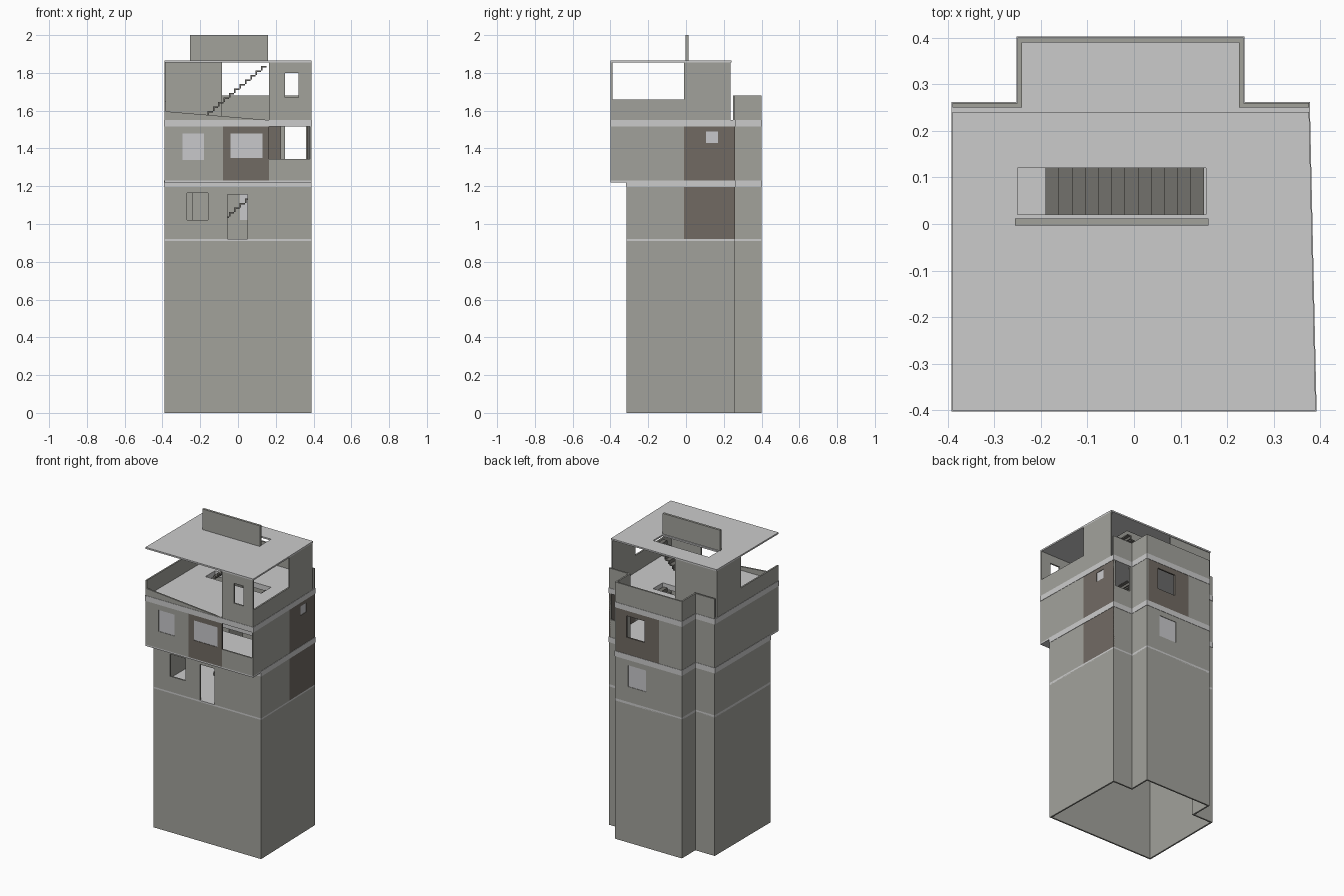
import bpy, bmesh

if "Cube" in bpy.data.objects:
    bpy.data.objects.remove(bpy.data.objects["Cube"])


def material(name, r, g, b):
    m = bpy.data.materials.new(name)
    m.use_nodes = True
    m.diffuse_color = (r, g, b, 1)
    m.node_tree.nodes["Principled BSDF"].inputs["Base Color"].default_value = (r, g, b, 1)
    return m


WALL = material("grey plaster", .36, .36, .33)
BROWN = material("brown cladding", .165, .145, .125)
SLAB = material("pale concrete", .6, .6, .6)
GLASS = material("window grey", .58, .58, .6)
STEP = material("dark step", .17, .165, .15)


def sheet(name, axis, lo, hi, fills, holes=(), mat=WALL):
    """Solid sheet normal to axis; rects are (u0, u1, v0, v1)."""
    rects = list(fills) + list(holes)
    us = sorted({u for r in rects for u in r[:2]})
    vs = sorted({v for r in rects for v in r[2:]})
    inside = lambda r, u, v: r[0] < u < r[1] and r[2] < v < r[3]
    cells = set()
    for i in range(len(us) - 1):
        for j in range(len(vs) - 1):
            u, v = (us[i] + us[i + 1]) / 2, (vs[j] + vs[j + 1]) / 2
            if any(inside(r, u, v) for r in fills) and not any(inside(r, u, v) for r in holes):
                cells.add((i, j))
    bm = bmesh.new()
    made = {}

    def vert(i, j, w):
        if (i, j, w) not in made:
            u, v = us[i], vs[j]
            x, y, z = {"x": (w, u, v), "y": (u, w, v), "z": (u, v, w)}[axis]
            if x > .3:  # the left side tapers slightly to the back
                x -= .022 * (y + .4)
            made[i, j, w] = bm.verts.new((x, y, z))
        return made[i, j, w]

    for i, j in cells:
        ring = [(i, j), (i + 1, j), (i + 1, j + 1), (i, j + 1)]
        for w in (lo, hi):
            bm.faces.new([vert(*p, w) for p in ring])
        for k, (di, dj) in enumerate([(0, -1), (1, 0), (0, 1), (-1, 0)]):
            if (i + di, j + dj) not in cells:
                a, b = ring[k], ring[(k + 1) % 4]
                bm.faces.new([vert(*a, lo), vert(*b, lo), vert(*b, hi), vert(*a, hi)])
    bmesh.ops.recalc_face_normals(bm, faces=bm.faces)
    return finish(name, bm, mat)


def finish(name, bm, mat):
    me = bpy.data.meshes.new(name)
    bm.to_mesh(me)
    bm.free()
    me.materials.append(mat)
    ob = bpy.data.objects.new(name, me)
    bpy.context.collection.objects.link(ob)
    return ob


T = .01                              # wall thickness
L, R = -.39, .39                     # sides
BL, BR = -.25, .235                  # back bay sides
WING, BACK = .26, .4                 # rear faces
MID = -.01                           # cladding start on the side


def back_walls(tag, z0, z1, wing_hole=(), bay_hole=(), clad=None):
    sheet(tag + "_wing_right", "y", WING - T, WING, [(L, BL, z0, z1)])
    sheet(tag + "_wing_left", "y", WING - T, WING, [(BR, R, z0, z1)], wing_hole)
    for side, x in (("right", BL), ("left", BR - T)):
        sheet(tag + "_bay_" + side, "x", x, x + T, [(WING - T, BACK, z0, z1)])
    split = BL if clad else BR
    if clad:
        split = clad
        sheet(tag + "_bay_cladding", "y", BACK - T, BACK, [(split, BR, z0, z1)], bay_hole, BROWN)
        sheet(tag + "_bay_back", "y", BACK - T, BACK, [(BL, split, z0, z1)])
    else:
        sheet(tag + "_bay_back", "y", BACK - T, BACK, [(BL, BR, z0, z1)], bay_hole)


def side_walls(tag, yf, z0, z1, clad=False, hole=()):
    sheet(tag + "_side_right", "x", L, L + T, [(yf, WING, z0, z1)])
    if clad:
        sheet(tag + "_side_left", "x", R - T, R, [(yf, MID, z0, z1)])
        sheet(tag + "_side_cladding", "x", R - T, R, [(MID, WING, z0, z1)], hole, BROWN)
    else:
        sheet(tag + "_side_left", "x", R - T, R, [(yf, WING, z0, z1)])


# Tall base, open underneath
F1, F2 = -.315, -.4
sheet("base_front", "y", F1, F1 + T, [(L, R, 0, .91)])
side_walls("base", F1, 0, .91)
back_walls("base", 0, .91)

# Floor slabs and roof
well = (-.25, .155, .02, .12)


def plan(yf, o=0):
    return [(L - o, R + o, yf - o, WING + o), (BL - o, BR + o, WING, BACK + o)]


sheet("first_floor_slab", "z", .905, .92, plan(F1), (), SLAB)
sheet("second_floor_slab", "z", 1.195, 1.23, plan(F1, .002), [well], SLAB)
sheet("overhang_slab", "z", 1.22, 1.23, [(L, R, F2, F1 - .002)], (), SLAB)
sheet("terrace_slab", "z", 1.515, 1.55, plan(F2, .002), [well], SLAB)
sheet("roof", "z", 1.855, 1.865, [(L, R, F2, .24)], [well], SLAB)

# Lower storey
z0, z1 = .92, 1.195
sheet("lower_front", "y", F1, F1 + T, [(L, R, z0, z1)],
      [(-.27, -.16, 1.02, 1.165), (-.055, .05, z0, 1.155)])
side_walls("lower", F1, z0, z1, True)
pane = (.01, .14, 1.02, 1.16)
back_walls("lower", z0, z1, (), [pane])
sheet("lower_back_glass", "y", BACK - .007, BACK - .003, [pane], (), GLASS)

# Upper storey with clad centre and an open loggia
z0, z1 = 1.23, 1.515
win_a, win_b = (-.295, -.18, 1.34, 1.48), (-.04, .13, 1.35, 1.48)
sheet("upper_front", "y", F2, F2 + T, [(L, -.08, z0, z1), (.165, R, z0, 1.345)], [win_a])
sheet("upper_front_cladding", "y", F2, F2 + T, [(-.08, .165, z0, z1)], [win_b], BROWN)
for name, win in (("wide", win_b), ("square", win_a)):
    sheet(name + "_window_glass", "y", F2 + .003, F2 + .007, [win], (), GLASS)
side_pane = (.105, .17, 1.43, 1.49)
side_walls("upper", F2, z0, z1, True, [side_pane])
sheet("side_window_glass", "x", R - .007, R - .003, [side_pane], (), GLASS)
back_walls("upper", z0, z1, [(.25, .375, 1.345, z1)], [(.02, .15, 1.34, 1.48)], -.085)

# Terrace: parapets, end walls and stair screen
z0, z1 = 1.55, 1.855
back_walls("parapet", z0, 1.68)
sheet("terrace_front_wall", "y", F2, F2 + T, [(.165, R, z0, z1)], [(.25, .32, 1.67, 1.8)])
for side, x, top in (("right", L, 1.65), ("left", R - T, 1.66)):
    sheet("terrace_side_" + side, "x", x, x + T, [(F2, MID, z0, top), (MID, .235, z0, z1)])
sheet("terrace_back_wall", "y", .225, .235, [(L, -.085, z0, z1)])
sheet("roof_screen", "y", -.003, .012, [(-.255, .16, 1.865, 2)])

# Sloping front parapet
bm = bmesh.new()
tri = [(L, z0), (.165, z0), (L, 1.597)]
face = bm.faces.new([bm.verts.new((x, F2, z)) for x, z in tri])
ext = bmesh.ops.extrude_face_region(bm, geom=[face])["geom"]
bmesh.ops.translate(bm, vec=(0, T, 0), verts=[v for v in ext if isinstance(v, bmesh.types.BMVert)])
bmesh.ops.recalc_face_normals(bm, faces=bm.faces)
finish("sloping_parapet", bm, WALL)

# Stair flights: treads and risers
N = 12
for tag, low, high in (("lower", .92, 1.23), ("upper", 1.23, 1.55), ("roof", 1.55, 1.86)):
    rise, run = (high - low) / (N + 1), .34 / N
    for k in range(N):
        x, z = -.19 + k * run, low + (k + 1) * rise
        sheet(f"{tag}_stair_step_{k + 1}", "y", .02, .12,
              [(x, x + run, z - .008, z), (x, x + .008, z - rise, z)], (), STEP)
